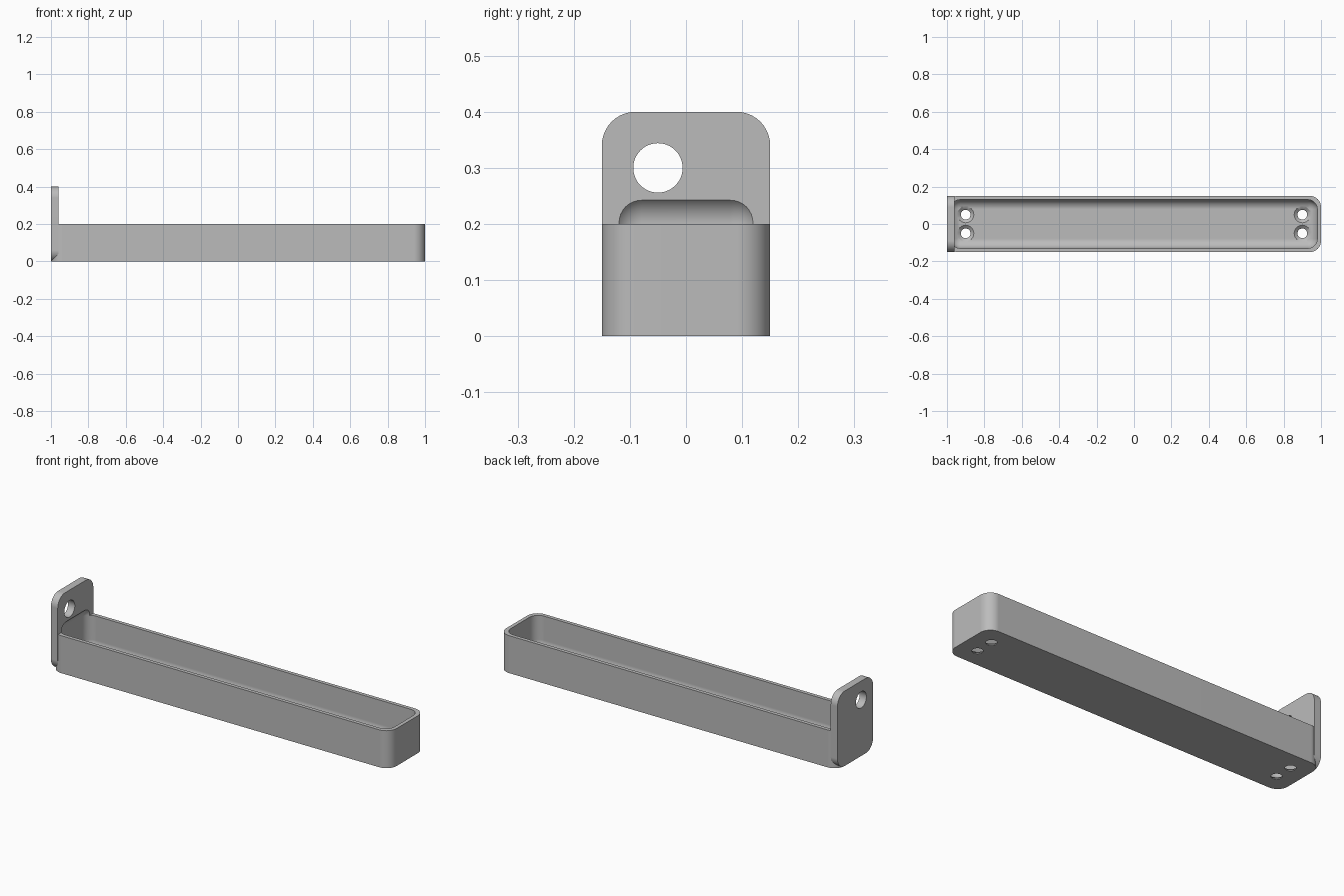
import bpy, bmesh
from math import radians
from mathutils import Matrix, Vector

if "Cube" in bpy.data.objects:
    bpy.data.objects.remove(bpy.data.objects["Cube"], do_unlink=True)

grey = bpy.data.materials.new("plain grey")
grey.use_nodes = True
colour = (0.5, 0.5, 0.5, 1)
grey.diffuse_color = colour
grey.node_tree.nodes["Principled BSDF"].inputs["Base Color"].default_value = colour


def finish(bm, name):
    mesh = bpy.data.meshes.new(name)
    bmesh.ops.recalc_face_normals(bm, faces=bm.faces)
    bm.to_mesh(mesh)
    bm.free()
    mesh.materials.append(grey)
    obj = bpy.data.objects.new(name, mesh)
    bpy.context.collection.objects.link(obj)
    return obj


def rounded_box(name, low, high, radius, axis=None):
    """Box with edges along one axis rounded, or every edge if no axis is given."""
    low, high = Vector(low), Vector(high)
    bm = bmesh.new()
    bmesh.ops.create_cube(bm, size=1)
    bmesh.ops.scale(bm, vec=high - low, verts=bm.verts)
    bmesh.ops.translate(bm, vec=(low + high) / 2, verts=bm.verts)
    edges = [e for e in bm.edges if axis is None
             or abs((e.verts[0].co - e.verts[1].co)[axis]) > 1e-4]
    bmesh.ops.bevel(bm, geom=edges, offset=radius, segments=10,
                    profile=0.5, affect='EDGES')
    return finish(bm, name)


def cone(name, centre, r1, r2, depth, turn=None):
    bm = bmesh.new()
    bmesh.ops.create_cone(bm, cap_ends=True, segments=48,
                          radius1=r1, radius2=r2, depth=depth)
    if turn:
        bmesh.ops.rotate(bm, matrix=turn, verts=bm.verts)
    bmesh.ops.translate(bm, vec=centre, verts=bm.verts)
    return finish(bm, name)


def combine(target, tool, operation):
    mod = target.modifiers.new(tool.name, 'BOOLEAN')
    mod.operation, mod.solver, mod.object = operation, 'EXACT', tool
    bpy.context.view_layer.objects.active = target
    bpy.ops.object.modifier_apply(modifier=mod.name)
    bpy.data.objects.remove(tool, do_unlink=True)


# Trough body joined to the upright end plate
tray = rounded_box("tray_with_end_plate", (-1, -0.15, 0), (1, 0.15, 0.2), 0.06, axis=2)
plate = rounded_box("end_plate", (-1, -0.15, 0), (-0.96, 0.15, 0.4), 0.06, axis=0)
combine(tray, plate, 'UNION')

# Filleted cavity that also bites into the plate
floor = 0.02
cavity = rounded_box("cavity", (-0.98, -0.13, floor), (0.98, 0.13, 0.253), 0.051)
combine(tray, cavity, 'DIFFERENCE')

# Hanging hole in the plate
hole = cone("hanging_hole", (-0.98, -0.05, 0.3), 0.044, 0.044, 0.2,
            Matrix.Rotation(radians(90), 3, 'Y'))
combine(tray, hole, 'DIFFERENCE')

# Countersunk screw holes in the floor
for x in (-0.9, 0.9):
    for y in (-0.05, 0.05):
        combine(tray, cone("screw_hole", (x, y, 0), 0.026, 0.026, 0.1), 'DIFFERENCE')
        combine(tray, cone("countersink", (x, y, 0.017), 0.026, 0.054, 0.024), 'DIFFERENCE')

# Smooth fillets with crisp edges
bpy.ops.object.select_all(action='DESELECT')
tray.select_set(True)
bpy.context.view_layer.objects.active = tray
bpy.ops.object.shade_smooth_by_angle(angle=radians(30))
weighted = tray.modifiers.new("even shading", 'WEIGHTED_NORMAL')
weighted.keep_sharp = True
